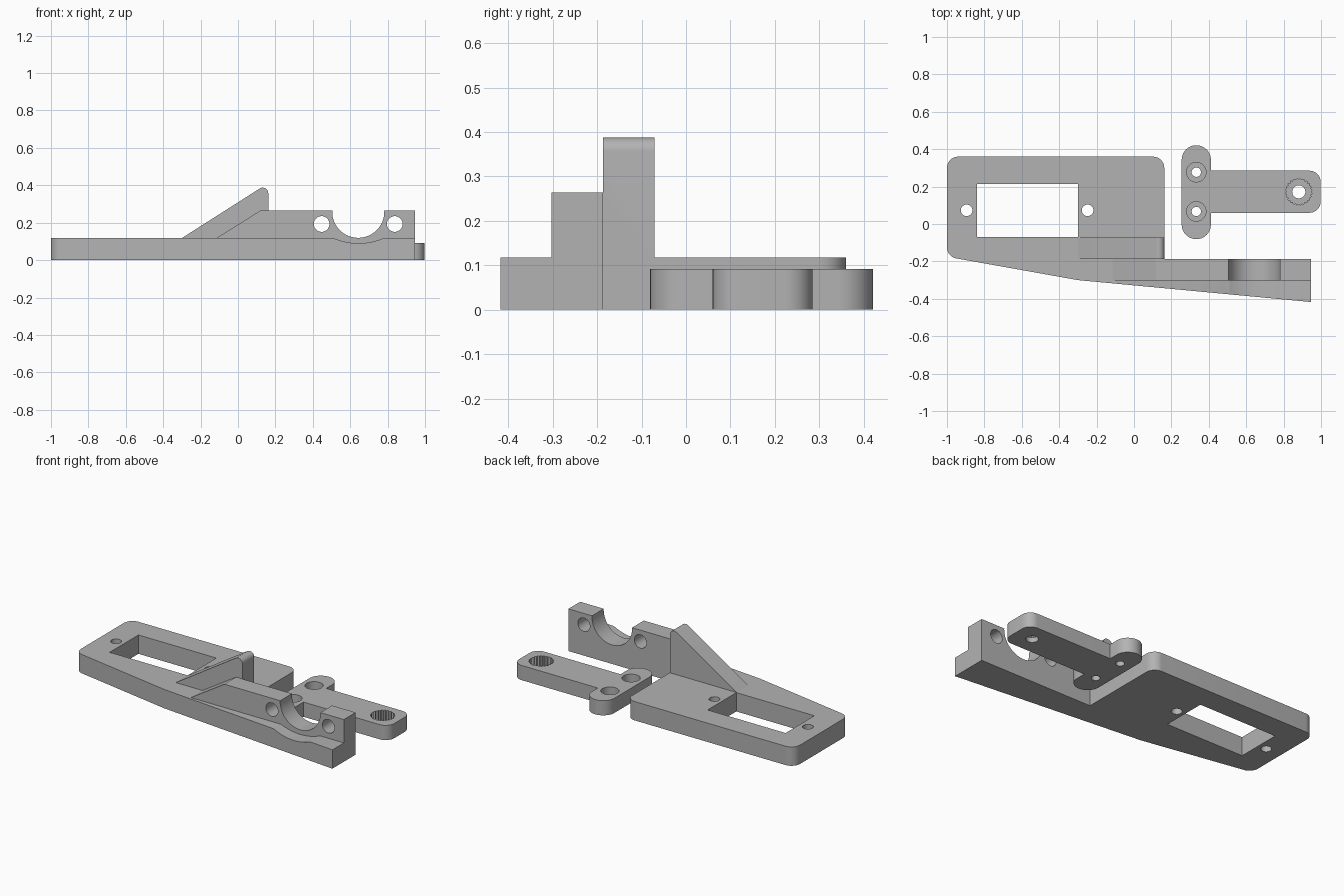
import bpy, bmesh, math
from mathutils import Vector

cube = bpy.data.objects.get("Cube")
if cube:
    bpy.data.objects.remove(cube, do_unlink=True)

GREY = (0.45, 0.45, 0.45, 1)
grey = bpy.data.materials.new("plain grey")
grey.use_nodes = True
grey.diffuse_color = GREY
grey.node_tree.nodes["Principled BSDF"].inputs["Base Color"].default_value = GREY


def rounded(corners, steps=10):
    """Outline from (u, v, radius) corners, filleting those with a radius."""
    out = []
    for i, (u, v, r) in enumerate(corners):
        p = Vector((u, v))
        if not r:
            out.append(p)
            continue
        a = (Vector(corners[i - 1][:2]) - p).normalized()
        b = (Vector(corners[(i + 1) % len(corners)][:2]) - p).normalized()
        half = a.angle(b) / 2
        centre = p + (a + b).normalized() * (r / math.sin(half))
        start = p + a * (r / math.tan(half)) - centre
        end = p + b * (r / math.tan(half)) - centre
        sweep = start.angle(end)
        for k in range(steps + 1):
            t = k / steps
            out.append(centre + (start * math.sin((1 - t) * sweep)
                                 + end * math.sin(t * sweep)) / math.sin(sweep))
    return out


def circle(u, v, r, n=40):
    return [(u + r * math.cos(k * math.tau / n), v + r * math.sin(k * math.tau / n))
            for k in range(n)]


def prism(name, outline, low, high, axis="z"):
    """Extrude an outline along z, or an x-z outline along y."""
    bm = bmesh.new()
    place = (lambda u, v, d: (u, v, d)) if axis == "z" else (lambda u, v, d: (u, d, v))
    face = bm.faces.new([bm.verts.new(place(u, v, low)) for u, v in outline])
    grown = bmesh.ops.extrude_face_region(bm, geom=[face])["geom"]
    bmesh.ops.translate(bm, vec=place(0, 0, high - low),
                        verts=[g for g in grown if isinstance(g, bmesh.types.BMVert)])
    bmesh.ops.recalc_face_normals(bm, faces=bm.faces)
    mesh = bpy.data.meshes.new(name)
    bm.to_mesh(mesh)
    bm.free()
    mesh.materials.append(grey)
    ob = bpy.data.objects.new(name, mesh)
    bpy.context.collection.objects.link(ob)
    return ob


def select(ob):
    bpy.ops.object.select_all(action="DESELECT")
    ob.select_set(True)
    bpy.context.view_layer.objects.active = ob


def combine(ob, other, operation="DIFFERENCE"):
    mod = ob.modifiers.new(operation, "BOOLEAN")
    mod.operation, mod.object, mod.solver = operation, other, "EXACT"
    select(ob)
    bpy.ops.object.modifier_apply(modifier=mod.name)
    bpy.data.objects.remove(other, do_unlink=True)


def finish(ob):
    select(ob)
    bpy.ops.object.shade_smooth_by_angle(angle=math.radians(30))


# Base plate with tapering front edge
TOP = 0.118
mount = prism("servo_mount", rounded([
    (-1, 0.36, 0.06), (-1, -0.175, 0.06), (-0.3, -0.3, 0), (0.945, -0.417, 0),
    (0.945, -0.187, 0), (0.162, -0.187, 0), (0.162, 0.36, 0.06)]), 0, TOP)

# Shallow scoop in the front ledge
combine(mount, prism("scoop", circle(0.645, 0.43, 0.34, 96), -0.6, -0.303, "y"))

# Sloping rib and clamp wall
combine(mount, prism("rib", rounded([
    (-0.3, TOP, 0), (0.162, 0.412, 0.03), (0.162, 0.05, 0), (-0.29, 0.05, 0)]),
    -0.187, -0.071, "y"), "UNION")
combine(mount, prism("clamp_wall", [
    (-0.115, TOP), (0.118, 0.264), (0.945, 0.264), (0.945, 0.05), (-0.115, 0.05)],
    -0.303, -0.187, "y"), "UNION")

# Half-round seat and bolt holes through the clamp wall
combine(mount, prism("seat", circle(0.643, 0.258, 0.139, 64), -0.303, -0.1, "y"))
for x in (0.447, 0.838):
    combine(mount, prism("bolt_hole", circle(x, 0.193, 0.042), -0.6, -0.1, "y"))

# Servo window and its screw holes
combine(mount, prism("window", [(-0.84, -0.069), (-0.3, -0.069),
                                (-0.3, 0.215), (-0.84, 0.215)], -0.1, 0.3))
for x in (-0.895, -0.248):
    combine(mount, prism("screw_hole", circle(x, 0.073, 0.031), -0.1, 0.3))
finish(mount)

# Separate T-shaped lever arm
THICK = 0.092
arm = prism("lever_arm", rounded([
    (0.255, 0.421, 0.0775), (0.255, -0.081, 0.0775), (0.411, -0.081, 0.0775),
    (0.411, 0.06, 0), (0.998, 0.06, 0.06), (0.998, 0.285, 0.06),
    (0.411, 0.285, 0), (0.411, 0.421, 0.0775)]), 0, THICK)

# Counterbored screw holes in the crossbar
for y in (0.067, 0.277):
    combine(arm, prism("counterbore", circle(0.333, y, 0.052), 0.04, 0.2))
    combine(arm, prism("screw_hole", circle(0.333, y, 0.025), -0.1, 0.2))

# Toothed socket with a through hole
teeth = 24
socket = []
for k in range(2 * teeth):
    r = 0.072 if k % 2 else 0.064
    a = k * math.pi / teeth
    socket.append((0.881 + r * math.cos(a), 0.172 + r * math.sin(a)))
combine(arm, prism("socket", socket, 0.03, 0.2))
combine(arm, prism("socket_hole", circle(0.881, 0.172, 0.035), -0.1, 0.2))
finish(arm)
